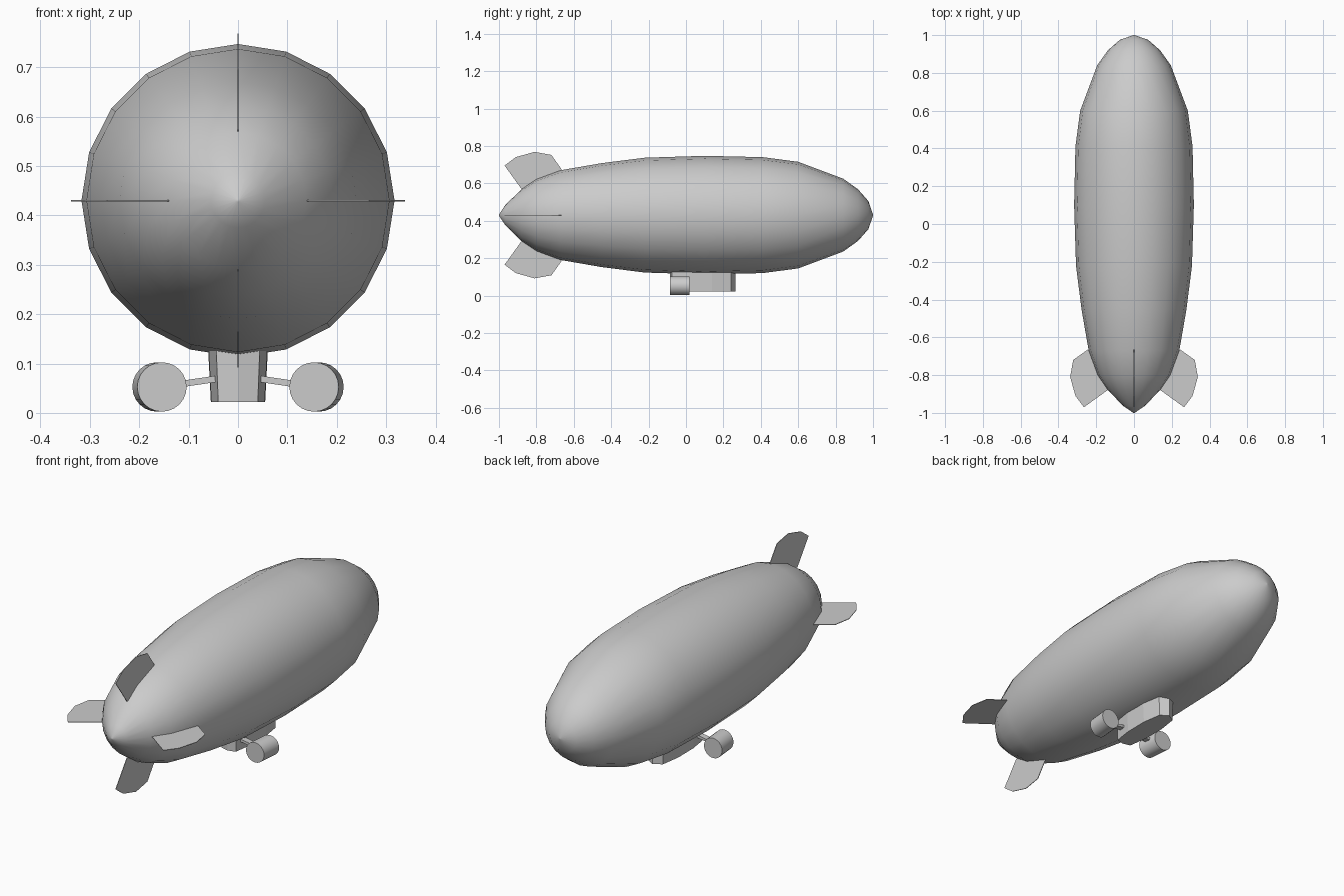
import bpy, bmesh, math
from mathutils import Vector

if "Cube" in bpy.data.objects:
    bpy.data.objects.remove(bpy.data.objects["Cube"])

AXIS_Z = 0.43


def add_object(name, verts, faces, smooth=False):
    mesh = bpy.data.meshes.new(name)
    mesh.from_pydata(verts, [], faces)
    bm = bmesh.new()
    bm.from_mesh(mesh)
    bmesh.ops.recalc_face_normals(bm, faces=bm.faces)
    bm.to_mesh(mesh)
    bm.free()
    obj = bpy.data.objects.new(name, mesh)
    bpy.context.collection.objects.link(obj)
    if smooth:
        bpy.ops.object.select_all(action='DESELECT')
        obj.select_set(True)
        bpy.context.view_layer.objects.active = obj
        bpy.ops.object.shade_smooth_by_angle(angle=math.radians(35))
    return obj


def loft(name, rings, smooth=False):
    """Skin closed rings of equal length and cap both ends."""
    n = len(rings[0])
    verts = [p for ring in rings for p in ring]
    faces = [(k * n + i, k * n + (i + 1) % n, (k + 1) * n + (i + 1) % n, (k + 1) * n + i)
             for k in range(len(rings) - 1) for i in range(n)]
    faces += [tuple(range(n)), tuple(range(len(verts) - n, len(verts)))]
    return add_object(name, verts, faces, smooth)


# Envelope: 20-sided lathe along y, pointed tail at the front
profile = [(-1, 0.003), (-0.965, 0.055), (-0.88, 0.138), (-0.8, 0.192), (-0.67, 0.24),
           (-0.45, 0.278), (-0.22, 0.307), (0.1, 0.317), (0.41, 0.310), (0.6, 0.285),
           (0.84, 0.195), (0.92, 0.138), (0.975, 0.075), (1, 0.003)]
angles = [math.tau * i / 20 for i in range(20)]
loft("envelope", [[(r * math.cos(a), y, AXIS_Z + r * math.sin(a)) for a in angles]
                  for y, r in profile], smooth=True)

# Four thin tail fins, given as (y, distance from the axis)
fin = [(-0.88, 0.14), (-0.97, 0.265), (-0.91, 0.31), (-0.81, 0.338),
       (-0.72, 0.322), (-0.665, 0.245), (-0.68, 0.2)]
for name, a in (("right_fin", 0), ("top_fin", 90), ("left_fin", 180), ("bottom_fin", 270)):
    c, s = math.cos(math.radians(a)), math.sin(math.radians(a))
    loft(name, [[(r * c - t * s, y, AXIS_Z + r * s + t * c) for y, r in fin]
                for t in (-0.0015, 0.0015)])

# Gondola: boat-shaped plan, slightly wider at the top
half = [(0, -0.085), (0.04, -0.075), (0.054, 0.02), (0.055, 0.14), (0.04, 0.24), (0, 0.265)]
plan = half + [(-x, y) for x, y in half[-2:0:-1]]
loft("gondola", [[(x * k, y, z) for x, y in plan] for z, k in ((0.022, 1), (0.15, 1.12))])

for side, name in ((1, "right"), (-1, "left")):
    # Engine pod: cylinder toed slightly outwards
    circle = [math.tau * i / 24 for i in range(24)]
    loft(name + "_engine", [[(side * x + 0.05 * math.cos(a), y, 0.0525 + 0.05 * math.sin(a))
                             for a in circle] for x, y in ((0.154, -0.085), (0.164, 0.02))],
         smooth=True)
    # Strut from gondola to pod
    section = [(-0.045, -0.0065), (-0.015, -0.0065), (-0.015, 0.0065), (-0.045, 0.0065)]
    loft(name + "_strut", [[(side * x, y, z + dz) for y, dz in section]
                           for x, z in ((0.03, 0.071), (0.125, 0.057))])
